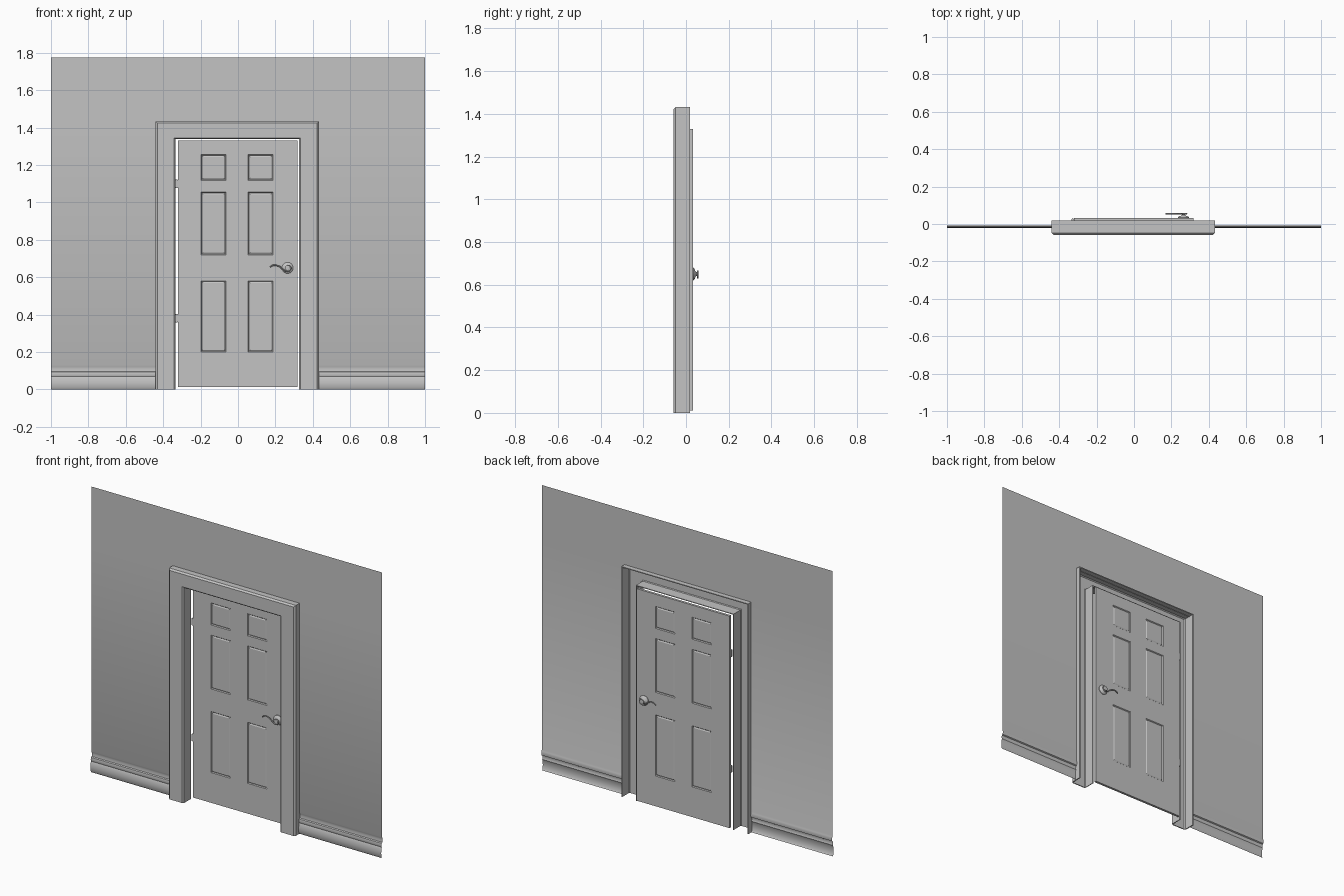
import bpy, bmesh, math
from mathutils import Vector

cube = bpy.data.objects.get("Cube")
if cube:
    bpy.data.objects.remove(cube, do_unlink=True)

grey = bpy.data.materials.new("plain_grey")
grey.use_nodes = True
COLOUR = (0.55, 0.55, 0.55, 1)
grey.diffuse_color = COLOUR
grey.node_tree.nodes["Principled BSDF"].inputs["Base Color"].default_value = COLOUR

FRAME_X = -0.004              # centre of the door frame
DOOR_FRONT, DOOR_BACK = 0.017, 0.032
DOOR_MID = (DOOR_FRONT + DOOR_BACK) / 2
WALL_Y = -0.012


def finish(name, bm, smooth=None, normals=True):
    if normals:
        bmesh.ops.recalc_face_normals(bm, faces=bm.faces)
    mesh = bpy.data.meshes.new(name)
    bm.to_mesh(mesh)
    bm.free()
    mesh.materials.append(grey)
    obj = bpy.data.objects.new(name, mesh)
    bpy.context.collection.objects.link(obj)
    if smooth:
        bpy.ops.object.select_all(action='DESELECT')
        obj.select_set(True)
        bpy.context.view_layer.objects.active = obj
        bpy.ops.object.shade_smooth_by_angle(angle=math.radians(smooth))
    return obj


def bridge(bm, rows, closed=False):
    """Join consecutive rows of points with quads."""
    rows = [[bm.verts.new(p) for p in row] for row in rows]
    count = len(rows[0])
    for a, b in zip(rows, rows[1:]):
        for i in range(count if closed else count - 1):
            j = (i + 1) % count
            bm.faces.new((a[i], b[i], b[j], a[j]))
    return rows


def box(bm, x0, x1, y0, y1, z0, z1):
    verts = bmesh.ops.create_cube(bm, size=1)["verts"]
    for v in verts:
        v.co = Vector((x0 + (v.co.x + 0.5) * (x1 - x0),
                       y0 + (v.co.y + 0.5) * (y1 - y0),
                       z0 + (v.co.z + 0.5) * (z1 - z0)))


# Wall sheet, with the skirting moulded into its lower edge
skirting = [(-0.014, 0), (-0.02, 0.01), (-0.021, 0.035), (-0.019, 0.06),
            (-0.015, 0.068), (-0.019, 0.078), (-0.016, 0.092), (-0.009, 0.096),
            (-0.007, 0.11), (-0.009, 0.122), (WALL_Y, 0.13), (WALL_Y, 1.425)]
bm = bmesh.new()
left, right = FRAME_X - 0.433, FRAME_X + 0.433
for x0, x1 in ((-1, left), (right, 1)):
    bridge(bm, [[(x, y, z) for y, z in skirting] for x in (x0, x1)])
bridge(bm, [[(x, WALL_Y, z) for z in (1.425, 1.775)] for x in (-1, left, right, 1)])
bmesh.ops.remove_doubles(bm, verts=bm.verts, dist=0.0001)
finish("wall_with_skirting", bm, 35, normals=False)

# Door casing: a hollow channel swept up, across and down
channel = [(0, 0.018), (0, -0.05), (0.008, -0.058), (0.095, -0.058),
           (0.105, -0.048), (0.105, 0.018), (0.099, 0.018), (0.099, -0.046),
           (0.093, -0.052), (0.01, -0.052), (0.005, -0.048), (0.005, 0.018)]
bm = bmesh.new()
rows = []
for side, top in ((-1, False), (-1, True), (1, True), (1, False)):
    rows.append([(FRAME_X + side * (0.331 + o), y, 1.338 + o * 0.9 if top else 0)
                 for o, y in channel])
rows = bridge(bm, rows, closed=True)
bm.faces.new(rows[0])
bm.faces.new(rows[-1])
finish("door_casing", bm)

# Door slab with six moulded panels on both faces
columns = [(-0.198, -0.064), (0.054, 0.188)]
levels = [(0.2, 0.58), (0.72, 1.055), (1.118, 1.255)]
bm = bmesh.new()
box(bm, -0.322, 0.319, DOOR_FRONT, DOOR_BACK, 0.012, 1.33)
cuts = [((x, 0, 0), (1, 0, 0)) for pair in columns for x in pair]
cuts += [((0, 0, z), (0, 0, 1)) for pair in levels for z in pair]
for point, normal in cuts:
    bmesh.ops.bisect_plane(bm, geom=bm.verts[:] + bm.edges[:] + bm.faces[:],
                           plane_co=point, plane_no=normal)
bmesh.ops.recalc_face_normals(bm, faces=bm.faces)


def within(value, ranges):
    return any(a < value < b for a, b in ranges)


panels = [f for f in bm.faces if abs(f.normal.y) > 0.9
          and within(f.calc_center_median().x, columns)
          and within(f.calc_center_median().z, levels)]
for thickness, depth in ((0.006, -0.005), (0.003, 0), (0.008, 0.003)):
    bmesh.ops.inset_individual(bm, faces=panels, thickness=thickness, depth=depth)
finish("panelled_door", bm)

# Hinges in the gap beside the door
bm = bmesh.new()
for z in (0.38, 1.1):
    box(bm, -0.335, -0.321, 0.02, 0.024, z - 0.02, z + 0.02)
    pin = bmesh.ops.create_cone(bm, segments=12, cap_ends=True, radius1=0.005,
                                radius2=0.005, depth=0.044)["verts"]
    bmesh.ops.translate(bm, verts=pin, vec=(-0.328, 0.026, z))
finish("hinges", bm, 35)

# Lever handles on both faces: turned rosette plus scrolled lever
KNOB_X, KNOB_Z = 0.265, 0.65
rosette = [(0.03, 0), (0.03, 0.003), (0.025, 0.008), (0.013, 0.012),
           (0.009, 0.016), (0.009, 0.02), (0.014, 0.022), (0.014, 0.025), (0, 0.026)]
lever = [(-0.095, 0.004), (-0.075, 0.014), (-0.045, 0.008), (-0.022, -0.01),
         (0, -0.018), (0.017, 0), (0.006, 0.013), (0, 0)]
for name, face, out in (("front", DOOR_FRONT, -1), ("back", DOOR_BACK, 1)):
    bm = bmesh.new()
    rings = []
    for r, h in rosette:
        rings.append([(KNOB_X + r * math.cos(t * math.tau / 24), face + out * h,
                       KNOB_Z + r * math.sin(t * math.tau / 24)) for t in range(24)])
    bridge(bm, rings, closed=True)
    bmesh.ops.remove_doubles(bm, verts=bm.verts, dist=0.0001)
    finish(name + "_handle_rosette", bm, 35)

    curve = bpy.data.curves.new(name + "_handle_lever", 'CURVE')
    curve.dimensions = '3D'
    curve.bevel_depth = 0.0035
    curve.bevel_resolution = 2
    curve.resolution_u = 6
    curve.use_fill_caps = True
    spline = curve.splines.new('BEZIER')
    spline.bezier_points.add(len(lever) - 1)
    for p, (dx, dz) in zip(spline.bezier_points, lever):
        p.co = (KNOB_X + dx, face + out * 0.0225, KNOB_Z + dz)
        p.handle_left_type = p.handle_right_type = 'AUTO'
    curve.materials.append(grey)
    obj = bpy.data.objects.new(name + "_handle_lever", curve)
    bpy.context.collection.objects.link(obj)
